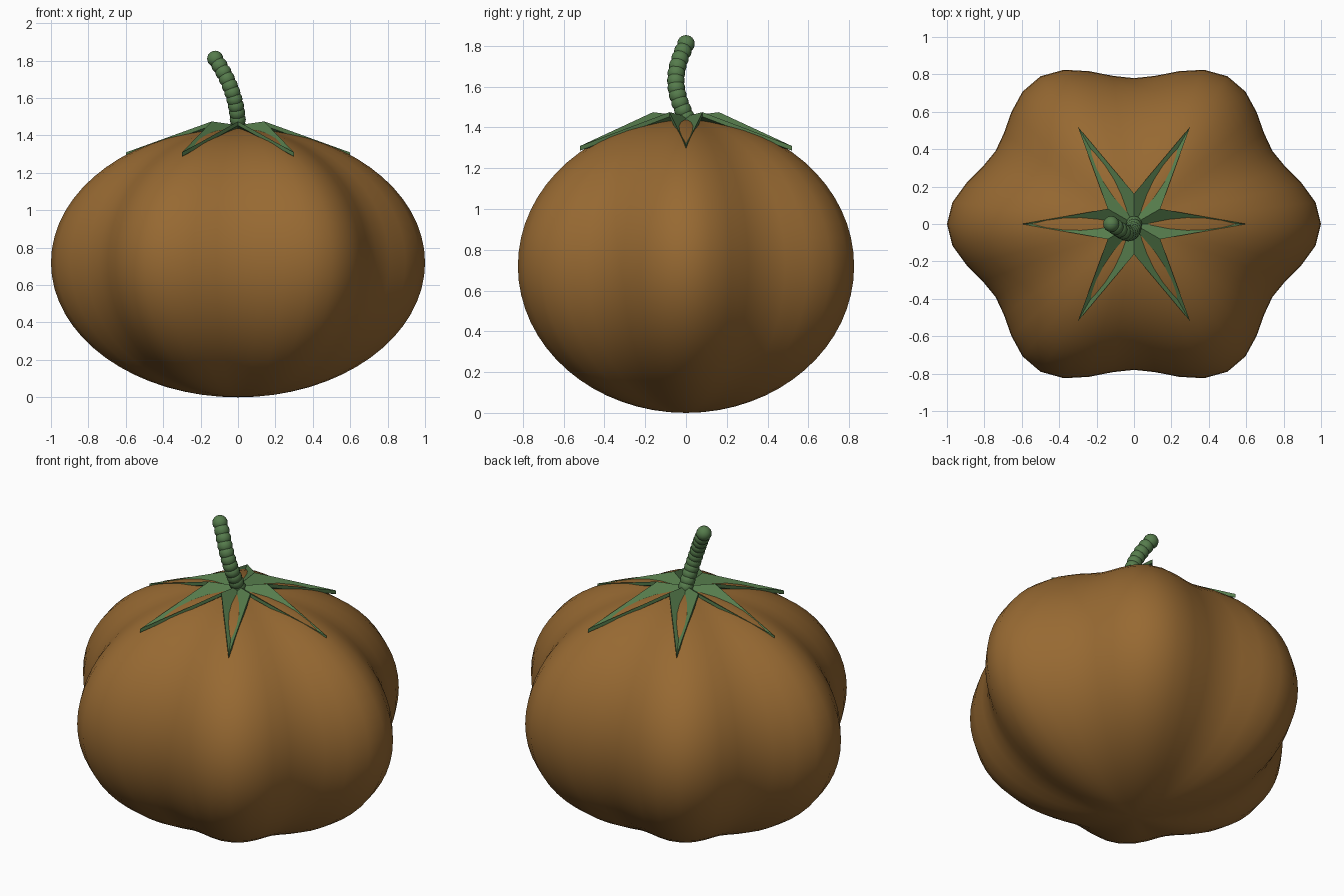
import bpy, bmesh
from math import sin, cos, pi
from mathutils import Matrix, Vector

cube = bpy.data.objects.get("Cube")
if cube:
    bpy.data.objects.remove(cube, do_unlink=True)


def make_material(name, rgb):
    mat = bpy.data.materials.new(name)
    mat.use_nodes = True
    mat.diffuse_color = (*rgb, 1)
    bsdf = next(n for n in mat.node_tree.nodes if n.type == 'BSDF_PRINCIPLED')
    bsdf.inputs["Base Color"].default_value = (*rgb, 1)
    return mat


def make_object(name, bm, mat, smooth):
    bmesh.ops.recalc_face_normals(bm, faces=bm.faces)
    for face in bm.faces:
        face.smooth = smooth
    mesh = bpy.data.meshes.new(name)
    bm.to_mesh(mesh)
    bm.free()
    mesh.materials.append(mat)
    obj = bpy.data.objects.new(name, mesh)
    bpy.context.collection.objects.link(obj)
    return obj


orange = make_material("brown orange skin", (0.31, 0.142, 0.032))
green = make_material("leaf green", (0.092, 0.2, 0.072))

# Six-lobed fruit body, slightly narrower front to back
SEGMENTS, RINGS, HALF_HEIGHT = 48, 32, 0.72
bm = bmesh.new()
rings = []
for i in range(1, RINGS):
    phi = pi * i / RINGS
    ring = []
    for j in range(SEGMENTS):
        a = 2 * pi * j / SEGMENTS
        r = (0.9275 + 0.0725 * cos(6 * a)) * sin(phi)
        z = HALF_HEIGHT * (1 + cos(phi))
        ring.append(bm.verts.new((r * cos(a), 0.912 * r * sin(a), z)))
    rings.append(ring)
top = bm.verts.new((0, 0, 2 * HALF_HEIGHT))
bottom = bm.verts.new((0, 0, 0))
for j in range(SEGMENTS):
    k = (j + 1) % SEGMENTS
    for upper, lower in zip(rings, rings[1:]):
        bm.faces.new((upper[j], lower[j], lower[k], upper[k]))
    bm.faces.new((top, rings[0][j], rings[0][k]))
    bm.faces.new((bottom, rings[-1][k], rings[-1][j]))
make_object("fruit_body", bm, orange, True)

# Folded pointed sepals with raised shoulders, in a star around the stem
THICKNESS = Vector((0, 0, 0.022))
OUTLINE = [(0, 0, 1.455), (0.14, -0.081, 1.475), (0.6, 0, 1.309), (0.14, 0.081, 1.475)]
for n in range(6):
    bm = bmesh.new()
    upper = [bm.verts.new(p) for p in OUTLINE]
    lower = [bm.verts.new(Vector(p) - THICKNESS) for p in OUTLINE]
    for side in (upper, lower):
        bm.faces.new((side[0], side[1], side[2]))
        bm.faces.new((side[0], side[2], side[3]))
    for i in range(4):
        k = (i + 1) % 4
        bm.faces.new((upper[i], upper[k], lower[k], lower[i]))
    bm.transform(Matrix.Rotation(n * pi / 3, 4, 'Z'))
    make_object(f"sepal_{n + 1}", bm, green, False)

# Curved stem made of overlapping beads
BEADS = 11
bm = bmesh.new()
for i in range(BEADS):
    t = i / (BEADS - 1)
    place = Matrix.Translation((-0.122 * t * t, -0.05 * sin(pi * t), 1.45 + 0.36 * t))
    bmesh.ops.create_uvsphere(bm, u_segments=16, v_segments=12, radius=0.043, matrix=place)
make_object("stem", bm, green, True)
